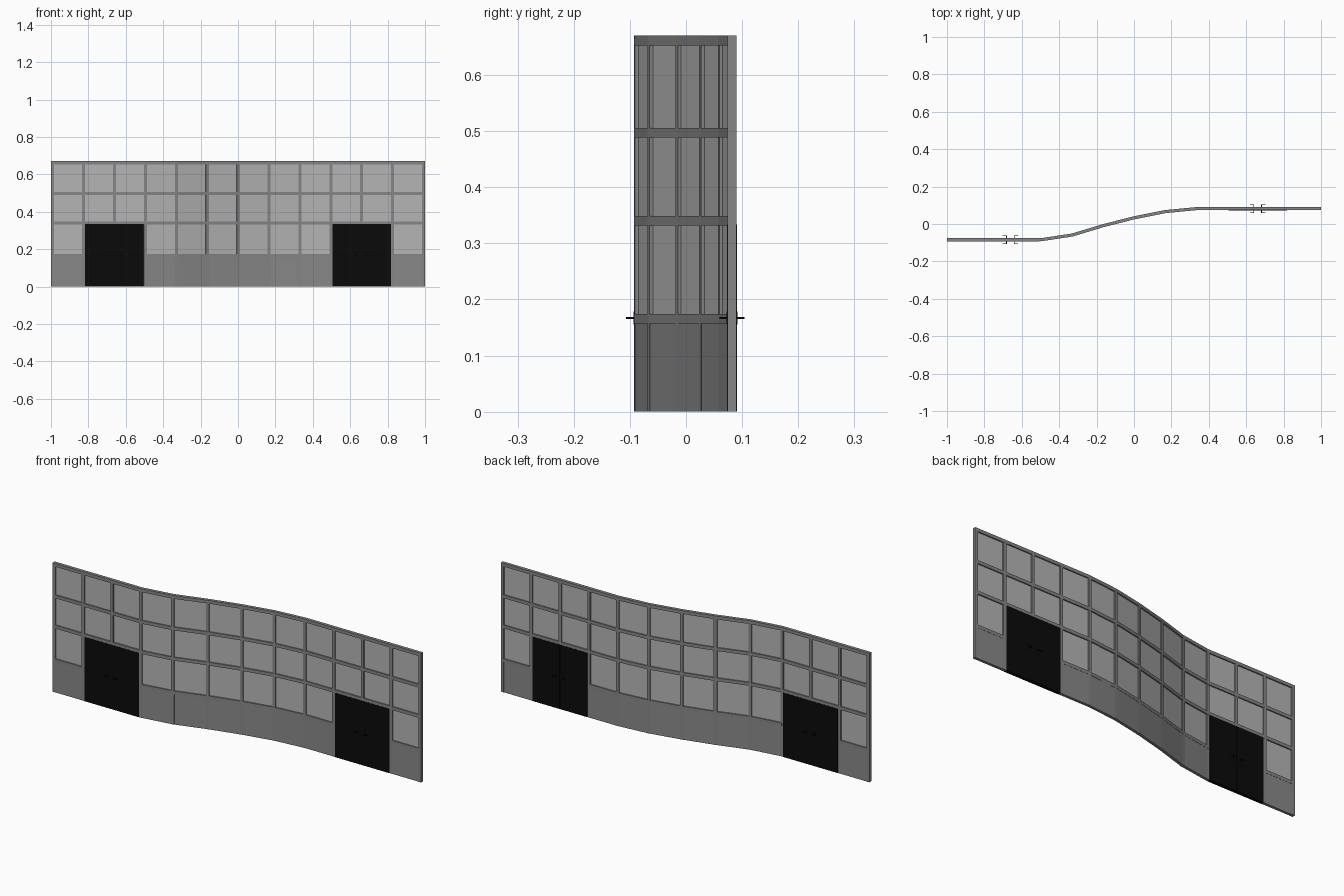
import bpy, bmesh
from math import atan2
from mathutils import Vector, Matrix

if "Cube" in bpy.data.objects:
    bpy.data.objects.remove(bpy.data.objects["Cube"])

def mat(name, v):
    m = bpy.data.materials.new(name)
    m.diffuse_color = (v, v, v, 1)
    m.use_nodes = True
    m.node_tree.nodes["Principled BSDF"].inputs["Base Color"].default_value = m.diffuse_color
    return m

FRAME = mat("frame_grey", 0.24)
PANEL = mat("panel_grey", 0.25)
GLASS = mat("glass_grey", 0.46)
BLACK = mat("door_black", 0.003)

# Wall centreline: 12 equal bays following a gentle S in plan
BAY = 0.992 / 6
YS = [-.084] * 4 + [-.059, -.009, .033, .066] + [.082] * 5
PATH = [Vector(((i - 6) * BAY, y)) for i, y in enumerate(YS)]
T, HEIGHT = 0.0165, 0.67
RAILS = [0.1655, 0.3405, 0.4975, 0.6615]

def tangent(i):
    a, b = PATH[max(i - 1, 0)], PATH[min(i + 1, 12)]
    return (b - a).normalized()

def finish(bm, name, material):
    bmesh.ops.recalc_face_normals(bm, faces=bm.faces)
    me = bpy.data.meshes.new(name)
    bm.to_mesh(me)
    bm.free()
    me.materials.append(material)
    ob = bpy.data.objects.new(name, me)
    bpy.context.collection.objects.link(ob)
    return ob

def strip(name, i0, i1, z0, z1, thick, material):
    """Mitred rectangular bar swept along path joints i0..i1."""
    bm = bmesh.new()
    rings = []
    for i in range(i0, i1 + 1):
        t = tangent(i)
        n = Vector((-t.y, t.x)) * thick / 2
        p = PATH[i]
        rings.append([bm.verts.new((*(p + n * s), z))
                      for s, z in ((-1, z0), (1, z0), (1, z1), (-1, z1))])
    for a, b in zip(rings, rings[1:]):
        for k in range(4):
            m = (k + 1) % 4
            bm.faces.new((a[k], a[m], b[m], b[k]))
    bm.faces.new(rings[0])
    bm.faces.new(rings[-1])
    return finish(bm, name, material)

def add_box(bm, centre, size, angle=0):
    mx = (Matrix.Translation(centre) @ Matrix.Rotation(angle, 4, 'Z')
          @ Matrix.Diagonal((*size, 1)))
    bmesh.ops.create_cube(bm, size=1, matrix=mx)

def box(name, centre, size, material, angle=0):
    bm = bmesh.new()
    add_box(bm, centre, size, angle)
    return finish(bm, name, material)

# Horizontal rails; the lowest one breaks at the doors
RUNS = [(0, 1), (3, 9), (11, 12)]
for z in RAILS[1:]:
    strip("rail", 0, 12, z - .0085, z + .0085, T, FRAME)
for a, b in RUNS:
    strip("sill_rail", a, b, RAILS[0] - .0085, RAILS[0] + .0085, T, FRAME)
    strip("lower_panel", a, b, 0, RAILS[0], 0.0145, PANEL)
    strip("lower_glass", a, b, RAILS[0], RAILS[1], 0.004, GLASS)
for k in (1, 2):
    strip("upper_glass", 0, 12, RAILS[k], RAILS[k + 1], 0.004, GLASS)

# Vertical posts; those in the middle of a doorway start above the door
for i, p in enumerate(PATH):
    t = tangent(i)
    z0 = RAILS[1] if i in (2, 10) else 0
    end = i in (0, 12)
    z1 = HEIGHT if end else HEIGHT - .006
    box("post", (p.x, p.y, (z0 + z1) / 2),
        (.016, T if end else T - .0008, z1 - z0), FRAME, atan2(t.y, t.x))

# Double doors with lever handles on both faces
for c in (2, 10):
    cx, cy = PATH[c]
    for s in (-1, 1):
        w = BAY - .009
        box("door_leaf", (cx + s * (w / 2 + .0003), cy, .167),
            (w, T + .001, .334), BLACK)
        bm = bmesh.new()
        x = cx + s * .021
        add_box(bm, (x, cy, .167), (.004, .045, .004))
        for f in (-1, 1):
            add_box(bm, (x, cy + f * .0092, .167), (.009, .0015, .023))
            add_box(bm, (cx + s * .030, cy + f * .0208, .167), (.022, .003, .004))
        finish(bm, "door_handle", BLACK)
